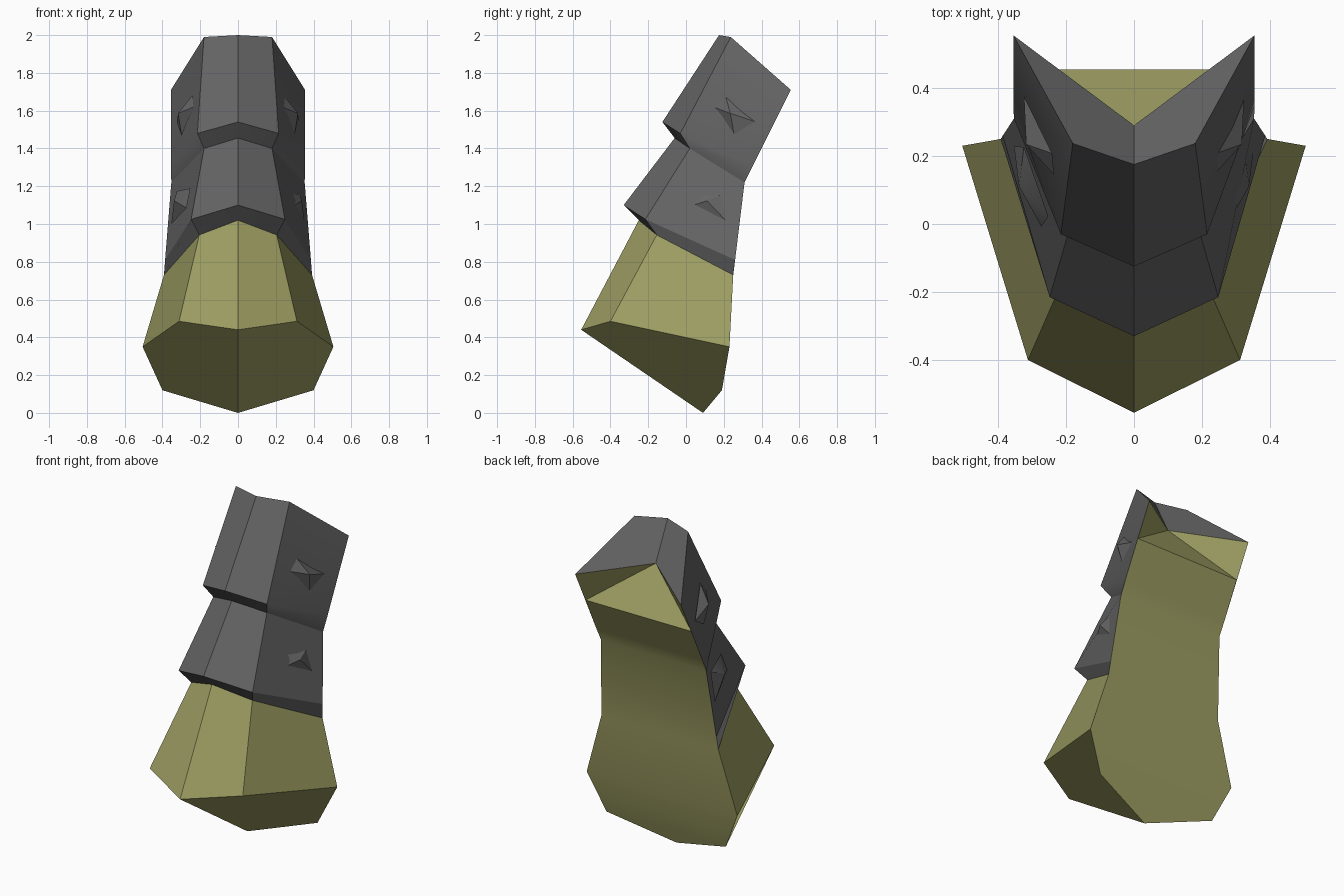
import bpy
from mathutils import Vector as V

if "Cube" in bpy.data.objects:
    bpy.data.objects.remove(bpy.data.objects["Cube"])


def material(name, rgb):
    m = bpy.data.materials.new(name)
    m.diffuse_color = (*rgb, 1)
    m.use_nodes = True
    m.node_tree.nodes["Principled BSDF"].inputs["Base Color"].default_value = m.diffuse_color
    return m


OLIVE = material("olive", (0.34, 0.34, 0.125))
GREY = material("dark grey", (0.13, 0.13, 0.13))


def make(name, faces, mat):
    """Build one object from faces given as point loops, welding shared points."""
    index, verts, loops = {}, [], []
    for face in faces:
        loop = []
        for p in face:
            key = tuple(round(c, 4) for c in p)
            if key not in index:
                index[key] = len(verts)
                verts.append(key)
            loop.append(index[key])
        loops.append(loop)
    me = bpy.data.meshes.new(name)
    me.from_pydata(verts, [], loops)
    me.materials.append(mat)
    ob = bpy.data.objects.new(name, me)
    bpy.context.collection.objects.link(ob)
    bpy.ops.object.select_all(action='DESELECT')
    ob.select_set(True)
    bpy.context.view_layer.objects.active = ob
    bpy.ops.object.shade_smooth_by_angle()
    return ob


def flip(p):
    return V((-p[0], p[1], p[2]))


def ring(center, corner, rear):
    """Half section mirrored: rear left, corner left, centre, corner right, rear right."""
    return [flip(rear), flip(corner), V(center), V(corner), V(rear)]


def band(a, b):
    return [(a[i], a[i + 1], b[i + 1], b[i]) for i in range(4)]


# Sections from the flared bottom to the top
hem = ring((0, -0.555, 0.44), (0.312, -0.40, 0.485), (0.505, 0.23, 0.35))
neck = ring((0, -0.25, 1.02), (0.205, -0.155, 0.942), (0.392, 0.25, 0.73))
lip1 = ring((0, -0.33, 1.10), (0.248, -0.215, 1.025), (0.386, 0.26, 0.81))
waist = ring((0, -0.06, 1.455), (0.18, 0.02, 1.40), (0.353, 0.31, 1.22))
lip2 = ring((0, -0.125, 1.54), (0.215, -0.03, 1.48), (0.355, 0.35, 1.30))
top = ring((0, 0.175, 2.0), (0.18, 0.237, 1.99), (0.355, 0.555, 1.71))

# Flared olive cuff and its pointed underside
low = V((0.40, 0.19, 0.12))
tip = V((0, 0.09, 0))
make("cuff", band(hem, neck), OLIVE)
make("underside", [(hem[2], hem[1], hem[0], flip(low), tip),
                   (tip, low, hem[4], hem[3], hem[2])], OLIVE)

# Two grey armour segments with undercut lips
make("lower_plate", band(neck, lip1) + band(lip1, waist), GREY)
make("upper_plate", band(waist, lip2) + band(lip2, top), GREY)

# Notched top cap
notch = V((0, 0.29, 1.77))
make("top_cap", [(top[0], top[1], top[2], notch),
                 (notch, top[2], top[3], top[4])], GREY)

# Olive back panel, with a ridge below the notch
ridge = V((0.355, 0.455, 1.515))
rears = [hem[4], neck[4], lip1[4], waist[4], lip2[4], ridge]
back = [(a, flip(a), flip(b), b) for a, b in zip(rears, rears[1:])]
back += [(ridge, flip(ridge), notch), (ridge, notch, top[4]),
         (flip(ridge), top[0], notch),
         (tip, flip(low), hem[0], hem[4], low)]
make("back_panel", back, OLIVE)


# Faceted studs on the side faces
def stud(name, lower, upper, corners, height):
    c0, r0, c1, r1 = lower[3], lower[4], upper[3], upper[4]
    pts = [(c0.lerp(r0, u)).lerp(c1.lerp(r1, u), v) for u, v in corners]
    n = (r0 - c0).cross(c1 - c0).normalized()
    apex = sum(pts, V()) / 4 + n * height
    right = [(pts[(i + 1) % 4], pts[i], apex) for i in range(4)]
    make(name + "_right", right, GREY)
    make(name + "_left", [[flip(p) for p in reversed(f)] for f in right], GREY)


stud("upper_stud", lip2, top,
     [(0.215, 0.365), (0.28, 0.525), (0.80, 0.47), (0.62, 0.22)], 0.045)
stud("lower_stud", lip1, waist,
     [(0.275, 0.58), (0.78, 0.787), (0.87, 0.40), (0.314, 0.33)], 0.04)
